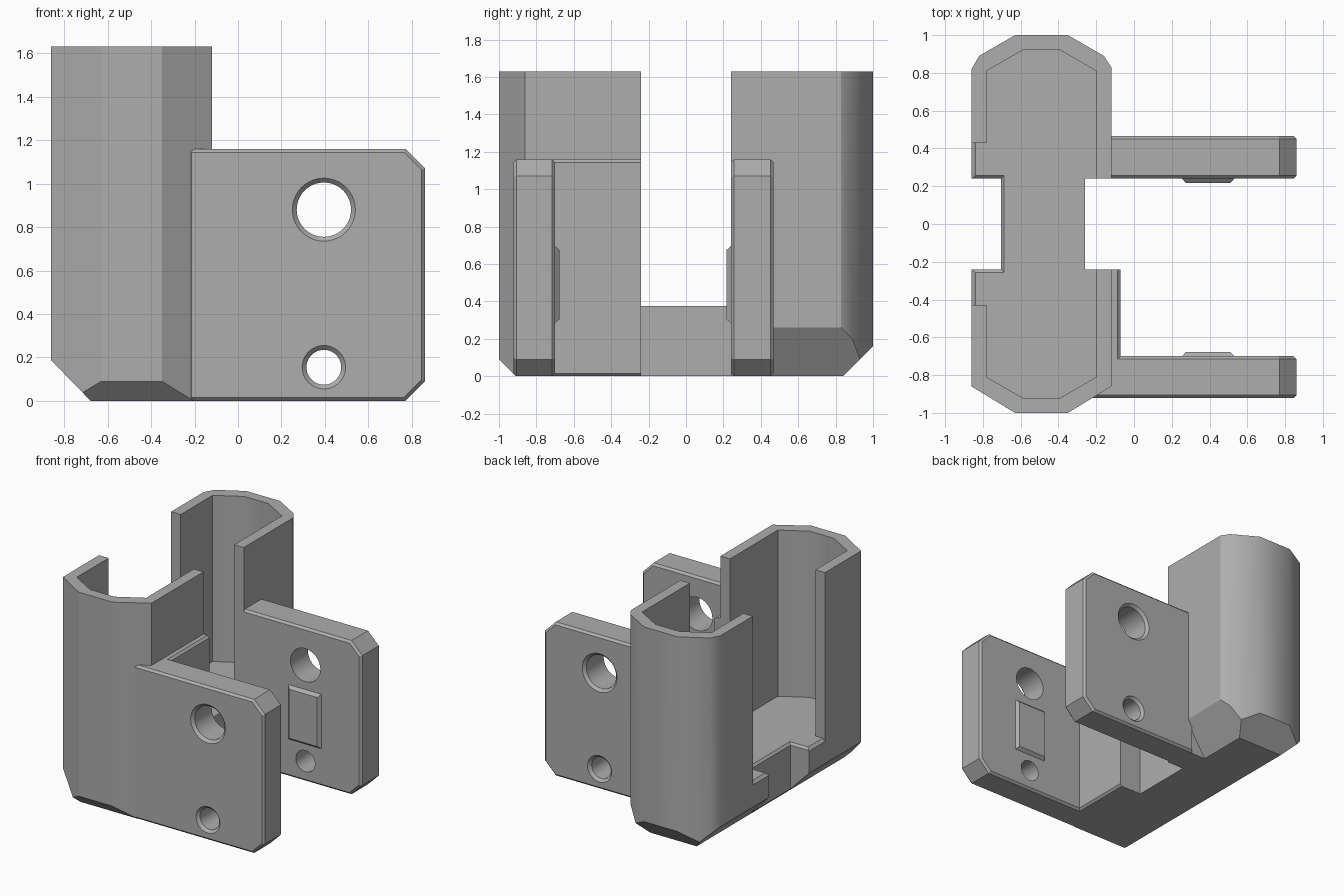
import bpy, bmesh, math
from mathutils import Vector

cube = bpy.data.objects.get("Cube")
if cube:
    bpy.data.objects.remove(cube, do_unlink=True)

grey = bpy.data.materials.new("mid grey")
grey.use_nodes = True
COLOUR = (0.42, 0.42, 0.42, 1)
grey.diffuse_color = COLOUR
grey.node_tree.nodes["Principled BSDF"].inputs["Base Color"].default_value = COLOUR

# Where a flat point (a, b) and a depth d land for each extrusion axis
PLACE = {"x": lambda a, b, d: (d, a, b),
         "y": lambda a, b, d: (a, d, b),
         "z": lambda a, b, d: (a, b, d)}


def loft(name, axis, low, lo, high, hi, bevel=0):
    """Solid between two matching outlines, with optional bevel of both end rims."""
    bm = bmesh.new()
    put = PLACE[axis]
    rings = [[bm.verts.new(put(a, b, d)) for a, b in pts] for pts, d in ((low, lo), (high, hi))]
    caps = [bm.faces.new(r) for r in rings]
    n = len(low)
    for i in range(n):
        j = (i + 1) % n
        bm.faces.new((rings[0][i], rings[0][j], rings[1][j], rings[1][i]))
    if bevel:
        rim = {e for f in caps for e in f.edges}
        bmesh.ops.bevel(bm, geom=list(rim), offset=bevel, segments=1, affect="EDGES")
    bmesh.ops.recalc_face_normals(bm, faces=bm.faces)
    mesh = bpy.data.meshes.new(name)
    bm.to_mesh(mesh)
    bm.free()
    mesh.materials.append(grey)
    obj = bpy.data.objects.new(name, mesh)
    bpy.context.collection.objects.link(obj)
    return obj


def prism(name, axis, pts, lo, hi, bevel=0):
    return loft(name, axis, pts, lo, pts, hi, bevel)


def rect(a0, a1, b0, b1):
    return [(a0, b0), (a1, b0), (a1, b1), (a0, b1)]


def circle(cx, cz, r, n=40):
    return [(cx + r * math.cos(math.tau * i / n), cz + r * math.sin(math.tau * i / n))
            for i in range(n)]


def combine(target, tool, operation):
    mod = target.modifiers.new("join", "BOOLEAN")
    mod.operation, mod.object, mod.solver = operation, tool, "EXACT"
    bpy.context.view_layer.objects.active = target
    bpy.ops.object.modifier_apply(modifier=mod.name)
    bpy.data.objects.remove(tool, do_unlink=True)


def cut(target, axis, pts, lo, hi, high=None):
    combine(target, loft("cutter", axis, pts, lo, high or pts, hi), "DIFFERENCE")


TOP, FLOOR, GAP = 1.63, 0.375, 0.24
PLATE_TOP, TIP, EDGE = 1.16, 0.86, 0.016

# Tall shell, solid for now
outer = [(-.63, -1), (-.35, -1), (-.12, -.86), (-.12, .83), (-.16, .89),
         (-.35, 1), (-.63, 1), (-.82, .89), (-.86, .82), (-.86, -.86)]
body = prism("holder_body", "z", outer, 0, TOP)

# Sloped undersides: right side, front end, back end, back part of the left side
cut(body, "y", [(-.96, .29), (-.58, -.1), (-.96, -.1)], -1.2, 1.2)
cut(body, "x", [(-1.1, .19), (-.81, -.1), (-1.1, -.1)], -1, 0)
cut(body, "x", [(1.1, .26), (.74, -.1), (1.1, -.1)], -1, 0.1)
cut(body, "y", [(-.12, .26), (-.05, .367), (-.05, -.1), (-.355, -.1)], .45, 1.2)

# Thickened wall beside the front plate
rib = prism("rib", "x", rect(-.75, -.2, 0, PLATE_TOP), -.3, -.072, EDGE)
combine(body, rib, "UNION")

# Two mounting plates with clipped corners
for start, y0, y1 in ((-.23, -.922, -.70), (-.17, GAP, .467)):
    outline = [(start, 0), (.77, 0), (TIP, .09), (TIP, 1.07), (.77, PLATE_TOP), (start, PLATE_TOP)]
    combine(body, prism("plate", "y", outline, y0, y1, EDGE), "UNION")

# Inner cavity
inner = [(-.59, -.92), (-.39, -.92), (-.2, -.81), (-.2, .81), (-.39, .92),
         (-.59, .92), (-.78, .81), (-.78, -.81)]
cut(body, "z", inner, FLOOR, 2)

# Openings through both long walls
cut(body, "z", rect(-1, -.7, -.43, .43), FLOOR, 2)
cut(body, "z", rect(-.3, .1, -GAP, GAP), FLOOR, 2)
cut(body, "z", rect(-.26, .1, -GAP, GAP), -.1, 2)

# Sill notch and its bevelled rim
notch = rect(-1, -.705, -GAP, GAP)
cut(body, "z", notch, -.1, FLOOR + .1)
cut(body, "z", notch, FLOOR - .016, FLOOR + .004,
    rect(-1, -.685, -GAP - .02, GAP + .02))
cut(body, "y", [(-.9, FLOOR - .06), (-.82, FLOOR + .02), (-.9, FLOOR + .02)], -.43, .43)

# Bolt holes with countersinks on the outer faces
for z, r in ((.88, .125), (.155, .08)):
    hole, wide, mouth = circle(.395, z, r), circle(.395, z, r + .03), circle(.395, z, r)
    cut(body, "y", hole, -1.2, 1.2)
    cut(body, "y", wide, -.932, -.902, mouth)
    cut(body, "y", mouth, .447, wide and .477, wide)

# Raised pads on the facing sides of the plates
base, crown = rect(.25, .535, .28, .70), rect(.275, .51, .305, .675)
pads = [loft("front_pad", "y", base, -.705, crown, -.677),
        loft("back_pad", "y", base, GAP + .005, crown, .216)]

# Smooth the rounded shell, keep hard edges
bpy.ops.object.select_all(action="DESELECT")
body.select_set(True)
bpy.context.view_layer.objects.active = body
bpy.ops.object.shade_smooth_by_angle(angle=math.radians(31))
